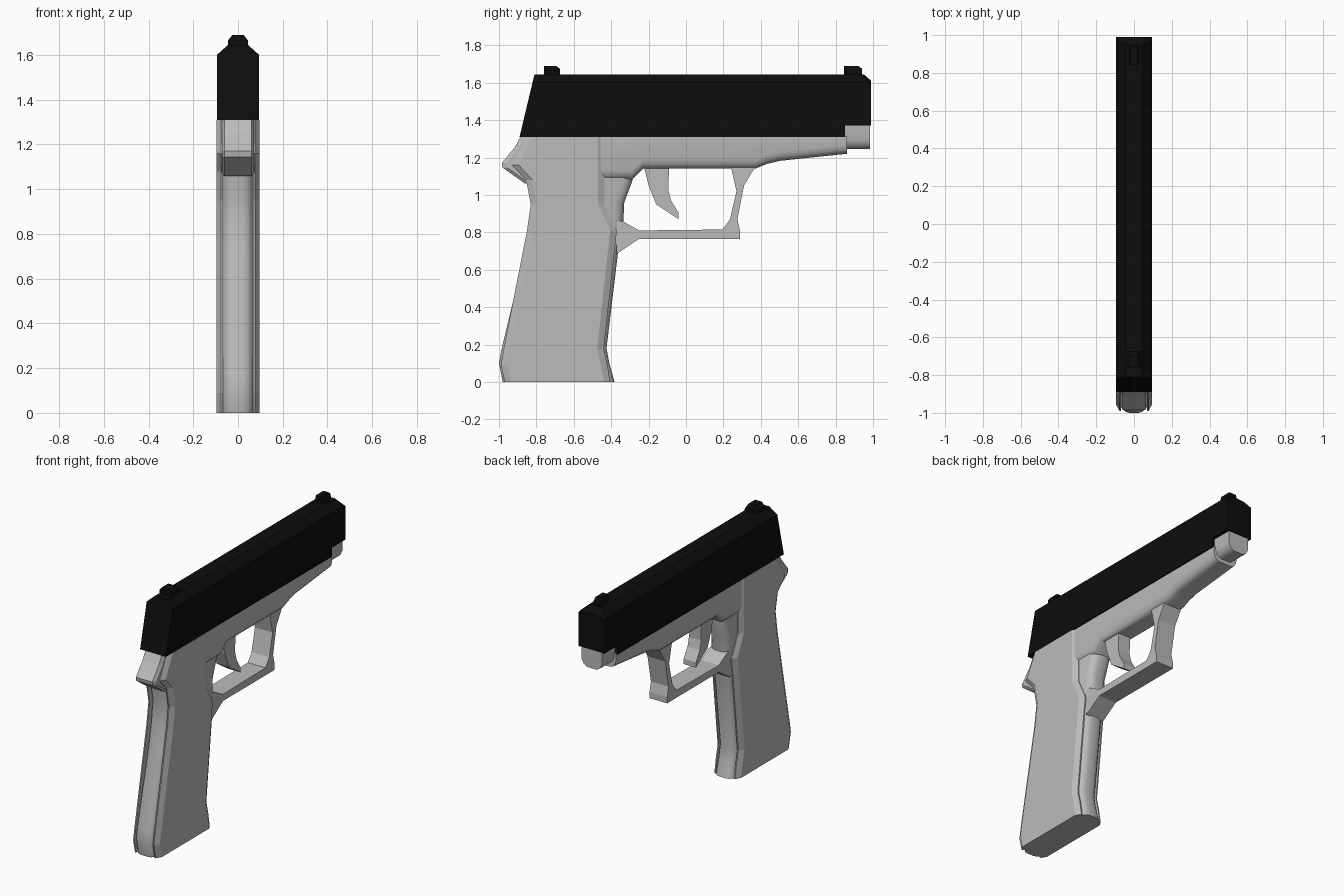
import bpy
import bmesh
from math import radians

cube = bpy.data.objects.get("Cube")
if cube:
    bpy.data.objects.remove(cube, do_unlink=True)


def material(name, value):
    mat = bpy.data.materials.new(name)
    mat.use_nodes = True
    colour = (value, value, value, 1)
    mat.diffuse_color = colour
    mat.node_tree.nodes["Principled BSDF"].inputs["Base Color"].default_value = colour
    return mat


BLACK = material("matte black", 0.004)
GREY = material("light grey", 0.5)


def loft(name, layers, mat, smooth=False):
    """Bridge side profiles of (y, z) points placed at successive x positions."""
    bm = bmesh.new()
    rings = [[bm.verts.new((x, y, z)) for y, z in profile] for x, profile in layers]
    bm.faces.new(rings[0])
    bm.faces.new(rings[-1])
    for a, b in zip(rings, rings[1:]):
        for i in range(len(a)):
            j = (i + 1) % len(a)
            bm.faces.new((a[i], a[j], b[j], b[i]))
    bmesh.ops.recalc_face_normals(bm, faces=bm.faces)
    mesh = bpy.data.meshes.new(name)
    bm.to_mesh(mesh)
    bm.free()
    mesh.materials.append(mat)
    obj = bpy.data.objects.new(name, mesh)
    bpy.context.collection.objects.link(obj)
    if smooth:
        bpy.ops.object.select_all(action="DESELECT")
        obj.select_set(True)
        bpy.context.view_layer.objects.active = obj
        bpy.ops.object.shade_smooth_by_angle(angle=radians(35))
    return obj


def mirrored(half, shape):
    """Layers from -x to +x; half lists (x, inset) from the outside inwards."""
    return ([(-x, shape(inset)) for x, inset in half]
            + [(x, shape(inset)) for x, inset in reversed(half)])


def plate(name, profile, half_width, mat=GREY):
    return loft(name, [(-half_width, profile), (half_width, profile)], mat)


def column(rows):
    """Profile from (z, back, front) rows, pulled in at both edges by an inset."""
    def shape(inset):
        return ([(front - inset, z) for z, back, front in rows]
                + [(back + inset, z) for z, back, front in reversed(rows)])
    return shape


# Slide with chamfered top and slanted rear
def slide_shape(drop):
    top = 1.645 - drop
    return [(-0.89, 1.31), (-0.81 - drop * 0.24, top), (0.95 + drop * 0.5, top),
            (0.99, 1.61 - drop * 0.4), (0.99, 1.37), (0.85, 1.37), (0.85, 1.31)]


loft("slide", mirrored([(0.095, 0.045), (0.045, 0)], slide_shape), BLACK)

# Sights
for name, y0, y1, base, top in (("rear_sight", -0.76, -0.675, 0.045, 0.025),
                                ("front_sight", 0.845, 0.94, 0.025, 0.018)):
    def sight_shape(drop, y0=y0, y1=y1):
        return [(y0, 1.635), (y0, 1.69 - drop), (y1 - 0.02, 1.69 - drop),
                (y1, 1.675 - drop), (y1, 1.635)]
    loft(name, mirrored([(base, 0.025), (top, 0)], sight_shape), BLACK)


# Frame under the slide, rounded along its lower edges
def frame_shape(rise):
    under = [(0.86, 1.22), (0.5, 1.182), (0.43, 1.165), (0.37, 1.14),
             (-0.23, 1.14), (-0.29, 1.08), (-0.5, 1.08)]
    return [(-0.5, 1.315), (0.86, 1.315)] + [(y, z + rise) for y, z in under]


loft("frame", mirrored([(0.088, 0.05), (0.08, 0.022), (0.065, 0.006), (0.045, 0)],
                       frame_shape), GREY, True)


# Barrel end with a rounded underside
def muzzle_shape(rise):
    return [(0.84, 1.38), (0.985, 1.38), (0.985, 1.245 + rise), (0.84, 1.245 + rise)]


loft("muzzle", mirrored([(0.075, 0.045), (0.06, 0.015), (0.035, 0)], muzzle_shape), GREY, True)

# Grip core with rounded straps
core = column([(0, -0.98, -0.382), (0.1, -1.0, -0.41), (0.18, -0.985, -0.425),
               (0.68, -0.865, -0.365), (0.82, -0.84, -0.337), (0.96, -0.826, -0.33),
               (1.08, -0.855, -0.285), (1.31, -0.87, -0.3)])
loft("grip_core", mirrored([(0.072, 0.05), (0.06, 0.02), (0.045, 0.006), (0.025, 0)], core),
     GREY, True)

# Side grip panels with bevelled edges
panel = column([(0, -0.935, -0.44), (0.09, -0.955, -0.455), (0.175, -0.94, -0.475),
                (0.81, -0.815, -0.405), (0.95, -0.795, -0.47), (1.08, -0.82, -0.47),
                (1.16, -0.895, -0.47), (1.31, -0.82, -0.47)])
for side, sign in (("left", 1), ("right", -1)):
    loft(side + "_grip_panel", [(sign * 0.068, panel(-0.035)), (sign * 0.076, panel(-0.035)),
                                (sign * 0.096, panel(0))], GREY)


# Rear tang
def tang_shape(inset):
    return [(-0.78, 1.31), (-0.885 + inset, 1.31), (-0.915 + inset, 1.255),
            (-0.985 + inset, 1.17), (-0.98 + inset, 1.145), (-0.86 + inset, 1.06),
            (-0.78, 1.06)]


loft("tang", mirrored([(0.072, 0.025), (0.06, 0)], tang_shape), GREY)

# Trigger and its guard
plate("trigger", [(-0.225, 1.15), (-0.2, 1.05), (-0.16, 0.95), (-0.04, 0.87),
                  (-0.04, 0.905), (-0.08, 0.97), (-0.095, 1.03), (-0.09, 1.15)], 0.045)
plate("trigger_guard", [(0.37, 1.15), (0.31, 1.05), (0.275, 0.87), (0.29, 0.805),
                        (0.29, 0.765), (-0.25, 0.765), (-0.37, 0.685), (-0.38, 0.86),
                        (-0.34, 0.86), (-0.25, 0.81), (0.195, 0.815), (0.235, 0.87),
                        (0.27, 1.02), (0.24, 1.15)], 0.065)
